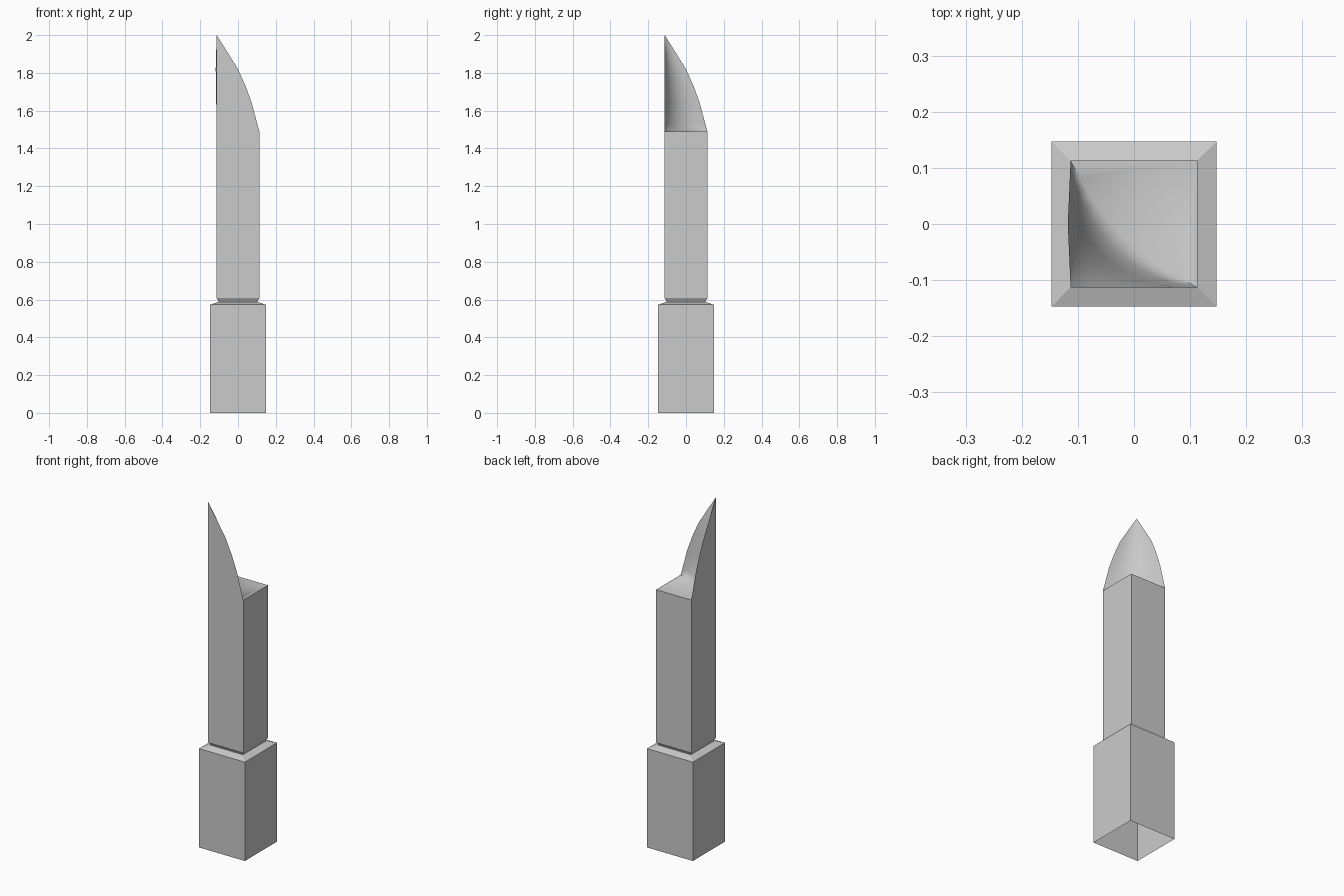
import bpy, bmesh, math
from mathutils import Vector

old = bpy.data.objects.get("Cube")
if old:
    bpy.data.objects.remove(old, do_unlink=True)

grey = bpy.data.materials.new("plain_grey")
grey.use_nodes = True
colour = (0.6, 0.6, 0.6, 1)
grey.diffuse_color = colour
grey.node_tree.nodes["Principled BSDF"].inputs["Base Color"].default_value = colour

H = 0.113      # half width of the shaft
TOP = 1.49     # height of the shaft's flat top


def finish(name, bm, angle):
    mesh = bpy.data.meshes.new(name)
    bm.to_mesh(mesh)
    bm.free()
    mesh.materials.append(grey)
    obj = bpy.data.objects.new(name, mesh)
    bpy.context.collection.objects.link(obj)
    bpy.ops.object.select_all(action="DESELECT")
    obj.select_set(True)
    bpy.context.view_layer.objects.active = obj
    bpy.ops.object.shade_smooth_by_angle(angle=math.radians(angle))


def square_tube(name, profile):
    """Open square shell through (half width, height) pairs."""
    bm = bmesh.new()
    rings = [[bm.verts.new((sx * r, sy * r, z))
              for sx, sy in ((-1, -1), (1, -1), (1, 1), (-1, 1))]
             for r, z in profile]
    for a, b in zip(rings, rings[1:]):
        for i in range(4):
            j = (i + 1) % 4
            bm.faces.new((a[i], a[j], b[j], b[i]))
    finish(name, bm, 5)


# Handle block, open underneath, with a shallow sloping shoulder
square_tube("handle", [(0.147, 0), (0.147, 0.573), (0.103, 0.587)])

# Narrow neck flaring out into the shaft
square_tube("shaft", [(0.103, 0.587), (0.103, 0.591), (H, 0.607), (H, TOP)])

# Pointed tip: two flat outer walls and a hollow inner face above a flat top
bm = bmesh.new()
N = 10
levels = [(H, TOP, 0.02), (0.102, 1.53, 0.035), (0.073, 1.64, 0.035),
          (0.04, 1.73, 0.028), (0.0, 1.82, 0.02), (-0.056, 1.91, 0.008)]
rings = []
for t, z, sag in levels:
    bulge = 0.005 * (1 - abs(t) / H)
    front, left = Vector((t, -H, z)), Vector((-H - bulge, t, z))
    ring = []
    for i in range(N + 1):
        u = i / N
        p = front.lerp(left, u) - Vector((1, 1, 0)) * sag * 4 * u * (1 - u)
        ring.append(bm.verts.new(p))
    rings.append(ring)
tip = bm.verts.new((-H, -H, 2))
corner = bm.verts.new((-H, -H, TOP))
back = bm.verts.new((H, H, TOP))

for a, b in zip(rings, rings[1:]):
    for i in range(N):
        bm.faces.new((a[i], b[i], b[i + 1], a[i + 1]))
for i in range(N):
    bm.faces.new((rings[-1][i], tip, rings[-1][i + 1]))
    bm.faces.new((back, rings[0][i], rings[0][i + 1]))
for side in (0, N):
    edge = [r[side] for r in rings] + [tip]
    for a, b in zip(edge, edge[1:]):
        bm.faces.new((corner, a, b))
bmesh.ops.recalc_face_normals(bm, faces=bm.faces)
if rings[0][0].link_faces[0].normal.length and sum(
        f.normal.z for f in back.link_faces) < 0:
    bmesh.ops.reverse_faces(bm, faces=bm.faces)
finish("blade_tip", bm, 75)
